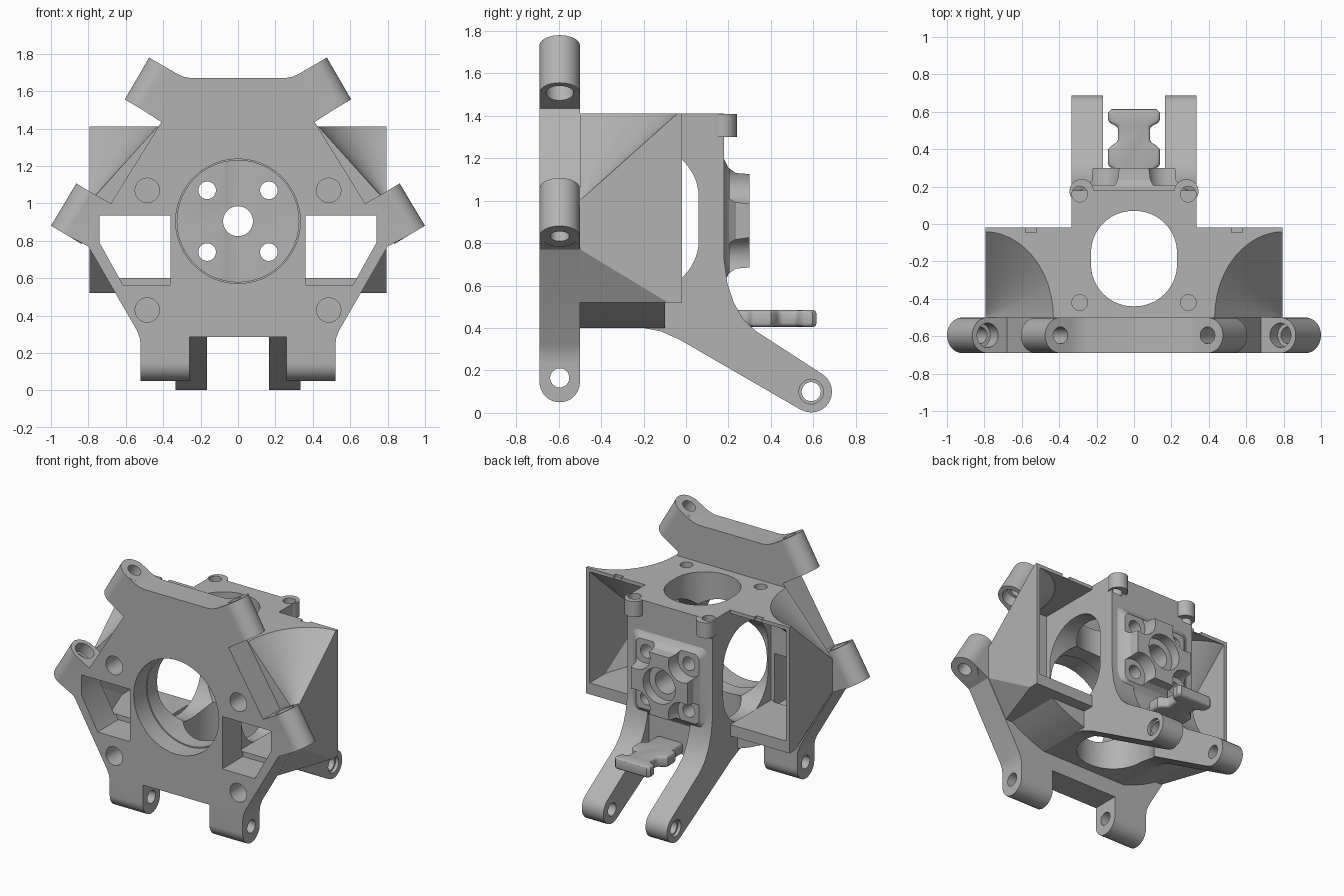
import bpy, bmesh, math
from mathutils import Vector

cube = bpy.data.objects.get("Cube")
if cube:
    bpy.data.objects.remove(cube, do_unlink=True)

GREY = bpy.data.materials.new("plain_grey")
GREY.use_nodes = True
COLOUR = (0.45, 0.45, 0.45, 1)
GREY.diffuse_color = COLOUR
GREY.node_tree.nodes["Principled BSDF"].inputs["Base Color"].default_value = COLOUR


# ---- helpers ----
def make(name, bm):
    bmesh.ops.recalc_face_normals(bm, faces=bm.faces)
    me = bpy.data.meshes.new(name)
    bm.to_mesh(me)
    bm.free()
    me.materials.append(GREY)
    ob = bpy.data.objects.new(name, me)
    bpy.context.collection.objects.link(ob)
    return ob


def prism(name, pts, axis, a, b):
    """Extrude a flat outline along an axis from a to b."""
    place = {"x": lambda p, t: (t, p[0], p[1]),
             "y": lambda p, t: (p[0], t, p[1]),
             "z": lambda p, t: (p[0], p[1], t)}[axis]
    bm = bmesh.new()
    face = bm.faces.new([bm.verts.new(place(p, a)) for p in pts])
    ext = bmesh.ops.extrude_face_region(bm, geom=[face])
    move = Vector(place((0, 0), b - a))
    bmesh.ops.translate(bm, vec=move, verts=[v for v in ext["geom"] if isinstance(v, bmesh.types.BMVert)])
    return make(name, bm)


def box(name, x0, x1, y0, y1, z0, z1):
    return prism(name, [(x0, y0), (x1, y0), (x1, y1), (x0, y1)], "z", z0, z1)


def rod(p, q, r, r2=None, name="rod"):
    p, q = Vector(p), Vector(q)
    d = q - p
    bm = bmesh.new()
    bmesh.ops.create_cone(bm, cap_ends=True, segments=48, radius1=r,
                          radius2=r if r2 is None else r2, depth=d.length)
    bm.transform(d.to_track_quat("Z", "Y").to_matrix().to_4x4())
    bmesh.ops.translate(bm, vec=(p + q) / 2, verts=bm.verts)
    return make(name, bm)


def arc(cx, cy, r, a0, a1, n=12):
    angles = [math.radians(a0 + (a1 - a0) * i / n) for i in range(n + 1)]
    return [(cx + r * math.cos(t), cy + r * math.sin(t)) for t in angles]


def rounded(cx, cy, hx, hy, r):
    pts = []
    for k, (sx, sy) in enumerate([(1, 1), (-1, 1), (-1, -1), (1, -1)]):
        pts += arc(cx + sx * (hx - r), cy + sy * (hy - r), r, 90 * k, 90 * k + 90)
    return pts


def combine(ob, tools, op="DIFFERENCE"):
    """Apply booleans to ob and remove the tools."""
    for t in tools:
        t.hide_render = True
        m = ob.modifiers.new("bool", "BOOLEAN")
        m.operation, m.solver, m.object = op, "EXACT", t
    bpy.context.view_layer.update()
    dg = bpy.context.evaluated_depsgraph_get()
    me = bpy.data.meshes.new_from_object(ob.evaluated_get(dg))
    ob.modifiers.clear()
    ob.data = me
    for t in tools:
        bpy.data.objects.remove(t, do_unlink=True)
    return ob


def mirrored(ob, name):
    bm = bmesh.new()
    bm.from_mesh(ob.data)
    for v in bm.verts:
        v.co.x *= -1
    bmesh.ops.reverse_faces(bm, faces=bm.faces)
    me = bpy.data.meshes.new(name)
    bm.to_mesh(me)
    bm.free()
    me.materials.clear()
    me.materials.append(GREY)
    new = bpy.data.objects.new(name, me)
    bpy.context.collection.objects.link(new)
    return new


SIDES = (1, -1)
AXIS_Z = 0.905      # height of the main bore
PLATE_Y = -0.595    # middle of the front plate
LUG_R = 0.095

# ---- front plate with rounded lugs ----
half = [(0.25, 1.67), (0.29, 1.677), (0.33, 1.695), (0.393, 1.732), (0.523, 1.508), (0.41, 1.435),
        (0.68, 1.0), (0.783, 1.058), (0.918, 0.832), (0.8, 0.77), (0.54, 0.32), (0.525, 0.28),
        (0.52, 0.24), (0.52, 0.145), (0.26, 0.145), (0.26, 0.285)]
outline = half + [(-x, z) for x, z in reversed(half)]
front_plate = prism("front_plate", outline, "y", PLATE_Y - LUG_R, PLATE_Y + LUG_R)
lugs, holes = [], []
for s in SIDES:
    for (x0, z0), (x1, z1), wide in [((0.393, 1.732), (0.523, 1.508), 1),
                                     ((0.783, 1.058), (0.918, 0.832), 0),
                                     ((0.26, 0.145), (0.52, 0.145), 0.5)]:
        p, q = Vector((s * x0, PLATE_Y, z0)), Vector((s * x1, PLATE_Y, z1))
        d = (q - p).normalized()
        lugs.append(rod(p, q, LUG_R))
        up = Vector((0, 0, 0.02)) if wide == 0.5 else Vector()
        holes.append(rod(p - d * 0.2 + up, q + d * 0.2 + up, 0.045))
        if wide == 1:
            holes.append(rod(q - d * 0.08, q + d * 0.1, 0.065))
        elif wide == 0:
            holes.append(rod(p - d * 0.1, p + d * 0.08, 0.065))
    for z in (1.07, 0.43):
        holes.append(rod((s * 0.485, -0.8, z), (s * 0.485, -0.54, z), 0.065))
    window = [(0.36, 0.935), (0.74, 0.935), (0.74, 0.79), (0.615, 0.565), (0.36, 0.565)]
    holes.append(prism("window_cut", [(s * x, z) for x, z in window], "y", -0.8, -0.4))
holes.append(rod((0, -0.8, AXIS_Z), (0, -0.4, AXIS_Z), 0.333))
combine(front_plate, lugs, "UNION")
combine(front_plate, holes)

# ---- main housing with the two rear arms ----
profile = [(-0.55, 0.4), (-0.2, 0.4), (-0.12, 0.385), (-0.03, 0.345), (0.535, 0.018)]
profile += arc(0.59, 0.1, 0.098, -120, 55)
profile += [(0.33, 0.385), (0.27, 0.44), (0.225, 0.52), (0.195, 0.61), (0.18, 0.72), (0.18, 1.41), (-0.55, 1.41)]
housing = prism("housing", profile, "x", -0.333, 0.333)
ears = [rod((s * 0.28, 0.175, 1.3), (s * 0.28, 0.175, 1.409), 0.065) for s in SIDES]
combine(housing, ears, "UNION")
gap = [(-0.3, -0.1), (0.9, -0.1), (0.9, 0.8), (0.18, 0.8), (0.18, 0.402), (-0.3, 0.402)]
cuts = [prism("arm_gap", gap, "x", -0.165, 0.165),
        rod((0, -0.8, AXIS_Z), (0, 0.06, AXIS_Z), 0.325),
        prism("top_opening", rounded(0, -0.185, 0.23, 0.255, 0.225), "z", 0, 2),
        prism("side_opening", rounded(-0.19, 0.915, 0.25, 0.34, 0.24), "x", -0.6, 0.6),
        rod((0, 0, AXIS_Z), (0, 0.5, AXIS_Z), 0.08),
        rod((-0.6, 0.59, 0.1), (0.6, 0.59, 0.1), 0.045)]
for s in SIDES:
    cuts.append(rod((s * 0.31, 0.59, 0.1), (s * 0.5, 0.59, 0.1), 0.058))
    for y in (0.16, -0.42):
        cuts.append(rod((s * 0.29, y, 1.28), (s * 0.29, y, 1.6), 0.042))
    for dz in SIDES:
        z = AXIS_Z + dz * 0.165
        cuts.append(rod((s * 0.165, 0, z), (s * 0.165, 0.5, z), 0.047))
combine(housing, cuts)

# ---- raised bearing boss on the rear wall ----
bm = bmesh.new()
rings = []
for y, r in ((0.175, 0.3), (0.2, 0.25), (0.235, 0.225), (0.3, 0.22)):
    rings.append([bm.verts.new((x, y, z)) for x, z in rounded(0, AXIS_Z, r, r, 0.04)])
for a, b in zip(rings, rings[1:]):
    for i in range(len(a)):
        j = (i + 1) % len(a)
        bm.faces.new((a[i], a[j], b[j], b[i]))
bm.faces.new(rings[0])
bm.faces.new(rings[-1])
boss = make("rear_boss", bm)
cuts = [rod((0, 0, AXIS_Z), (0, 0.5, AXIS_Z), 0.08), rod((0, 0.23, AXIS_Z), (0, 0.5, AXIS_Z), 0.125)]
for s in SIDES:
    for dz in SIDES:
        x, z = s * 0.165, AXIS_Z + dz * 0.165
        cuts.append(rod((x, 0, z), (x, 0.5, z), 0.047))
        x, z = s * 0.18, AXIS_Z + dz * 0.18
        cuts.append(rod((x, 0.205, z), (x, 0.5, z), 0.1, 0.125))
combine(boss, cuts)

# ---- notched tongue between the arms ----
side = [(0.1, 0.17), (0.1, 0.29), (0.14, 0.31), (0.14, 0.4), (0.12, 0.42), (0.085, 0.44),
        (0.085, 0.52), (0.12, 0.535), (0.14, 0.55), (0.14, 0.595), (0.12, 0.615)]
tongue = prism("rear_tongue", side + [(-x, y) for x, y in reversed(side)], "z", 0.405, 0.485)
bev = tongue.modifiers.new("soft_edges", "BEVEL")
bev.width, bev.segments, bev.limit_method, bev.angle_limit = 0.018, 3, "ANGLE", math.radians(50)
combine(tongue, [])


# ---- hollow side wings ----
def wing_solid(name, x0, x1, y0, y1, z0, z1, inset):
    ob = box(name, x0, x1, y0, y1, z0, z1)
    # slanted lower front corner
    a, b, c = Vector((0.8, -0.07, 0.52)), Vector((0.8, -0.5, 0.78)), Vector((0.65, -0.5, 0.52))
    n = (b - a).cross(c - a).normalized()
    bm = bmesh.new()
    bm.from_mesh(ob.data)
    bmesh.ops.bisect_plane(bm, geom=bm.verts[:] + bm.edges[:] + bm.faces[:],
                           plane_co=a - n * inset, plane_no=n, clear_outer=True)
    bmesh.ops.holes_fill(bm, edges=[e for e in bm.edges if e.is_boundary])
    bmesh.ops.recalc_face_normals(bm, faces=bm.faces)
    bm.to_mesh(ob.data)
    bm.free()
    # conical scoop in the upper front corner
    cone = rod((0, 0, 0), (0, 0, 0.6), 0, 0.6)
    for v in cone.data.vertices:
        v.co = (0.8 + v.co.x * 0.9, -0.5 + v.co.y * 1.12, 1.0 - 1.6 * inset + v.co.z)
    return combine(ob, [cone])


wing = wing_solid("left_wing", 0.333, 0.795, -0.5, -0.02, 0.52, 1.41, 0)
cavity = wing_solid("cavity", 0.32, 0.768, -0.475, 0.1, 0.6, 1.385, 0.028)
opening = prism("window_cut", window, "y", -0.6, -0.46)
notch = box("notch", 0.52, 0.58, -0.045, 0.1, 1.39, 1.5)
combine(wing, [cavity, opening, notch])
under = prism("left_wing_underside", [(0.333, 0.4), (0.42, 0.43), (0.52, 0.475), (0.6, 0.521),
                                      (0.333, 0.521)], "y", -0.5, -0.1)
mirrored(wing, "right_wing")
mirrored(under, "right_wing_underside")

# ---- smooth shading with crisp edges ----
bpy.ops.object.select_all(action="DESELECT")
for ob in bpy.context.collection.objects:
    if ob.type == "MESH":
        ob.data.materials.clear()
        ob.data.materials.append(GREY)
        ob.select_set(True)
        bpy.context.view_layer.objects.active = ob
bpy.ops.object.shade_smooth_by_angle(angle=math.radians(30))
